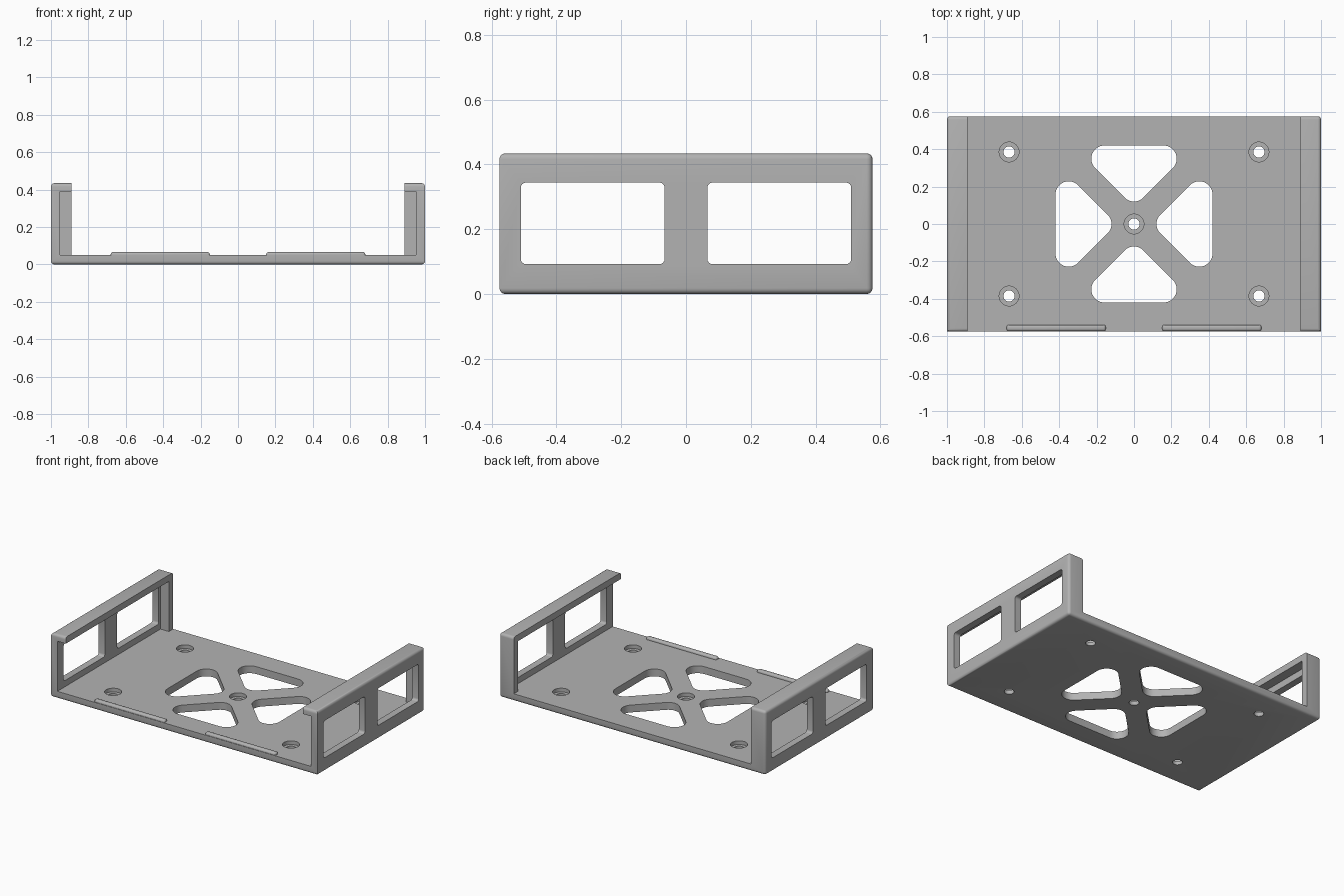
import bpy
import bmesh
from math import cos, sin, pi, sqrt
from mathutils import Matrix, Vector

if "Cube" in bpy.data.objects:
    bpy.data.objects.remove(bpy.data.objects["Cube"], do_unlink=True)

HALF_Y, HEIGHT = 0.576, 0.434
FLOOR, ROUND = 0.05, 0.018

grey = bpy.data.materials.new("light grey")
grey.use_nodes = True
grey.diffuse_color = (0.45, 0.45, 0.45, 1)
grey.node_tree.nodes["Principled BSDF"].inputs["Base Color"].default_value = grey.diffuse_color


def finish(bm, name):
    bmesh.ops.recalc_face_normals(bm, faces=bm.faces)
    mesh = bpy.data.meshes.new(name)
    bm.to_mesh(mesh)
    bm.free()
    mesh.materials.append(grey)
    obj = bpy.data.objects.new(name, mesh)
    bpy.context.collection.objects.link(obj)
    return obj


def box(name, low, high, bevel=0, keep=lambda edge: True, segments=4):
    """Box between two corners, with the chosen edges rounded."""
    low, high = Vector(low), Vector(high)
    bm = bmesh.new()
    bmesh.ops.create_cube(bm, size=1)
    for v in bm.verts:
        v.co = (low + high) / 2 + v.co * (high - low)
    if bevel:
        bmesh.ops.bevel(bm, geom=[e for e in bm.edges if keep(e)], offset=bevel,
                        segments=segments, profile=0.5, affect='EDGES')
    return finish(bm, name)


def runs_along(edge, axis):
    return abs((edge.verts[0].co - edge.verts[1].co)[axis]) > 0.001


def prism(name, outline, z0, z1):
    """Upright prism from a flat outline."""
    bm = bmesh.new()
    face = bm.faces.new([bm.verts.new((x, y, z0)) for x, y in outline])
    side = bmesh.ops.extrude_face_region(bm, geom=[face])["geom"]
    bmesh.ops.translate(bm, vec=(0, 0, z1 - z0),
                        verts=[g for g in side if isinstance(g, bmesh.types.BMVert)])
    return finish(bm, name)


def arc(cx, cy, r, start, end, steps=10):
    return [(cx + r * cos(start + (end - start) * i / steps),
             cy + r * sin(start + (end - start) * i / steps)) for i in range(steps + 1)]


def carve(target, cutter):
    bpy.context.view_layer.objects.active = target
    mod = target.modifiers.new("cut", 'BOOLEAN')
    mod.operation, mod.solver, mod.object = 'DIFFERENCE', 'EXACT', cutter
    bpy.ops.object.modifier_apply(modifier=mod.name)
    bpy.data.objects.remove(cutter, do_unlink=True)


# Tray body: rounded block whose front upright edges stay sharp
tray = box("tray", (-1, -HALF_Y, 0), (1, HALF_Y, HEIGHT), ROUND,
           lambda e: not (runs_along(e, 2) and e.verts[0].co.y < 0))

# Open channel, plus the wider pocket under the lips and ahead of the back posts
carve(tray, box("channel_cutter", (-0.89, -1, FLOOR), (0.89, 1, 1)))
carve(tray, box("pocket_cutter", (-0.953, -1, FLOOR), (0.953, 0.53, 0.39)))

# Two windows in each side wall
for side in (-1, 1):
    for middle in (-0.288, 0.288):
        carve(tray, box("window_cutter", (side - 0.08, middle - 0.222, 0.092),
                        (side + 0.08, middle + 0.222, 0.344), 0.016,
                        lambda e: runs_along(e, 0)))

# Four rounded triangular openings around the floor's cross brace
r, apex, outer = 0.071, 0.091, 0.42
corner_y = outer - r
corner_x = corner_y - apex - r * sqrt(2)
triangle = (arc(0, apex + r * sqrt(2), r, 1.25 * pi, 1.75 * pi)
            + arc(corner_x, corner_y, r, -0.25 * pi, 0.5 * pi)
            + arc(-corner_x, corner_y, r, 0.5 * pi, 1.25 * pi))
for quarter in range(4):
    cutter = prism("triangle_cutter", triangle, -0.1, 0.1)
    cutter.data.transform(Matrix.Rotation(quarter * pi / 2, 4, 'Z'))
    carve(tray, cutter)

# Counterbored screw holes
holes = [(0, 0)] + [(x, y) for x in (-0.668, 0.668) for y in (-0.385, 0.385)]
for x, y in holes:
    for radius, bottom in ((0.03, -0.1), (0.053, 0.025)):
        circle = arc(x, y, radius, 0, 2 * pi, 32)[:-1]
        carve(tray, prism("hole_cutter", circle, bottom, 0.1))

# Low retaining ridges along the front edge
ridges = [box(f"{name}_front_ridge", (x - 0.265, -0.573, 0.035), (x + 0.265, -0.539, 0.066),
              0.012, segments=3)
          for name, x in (("left", 0.416), ("right", -0.416))]

# Smooth the fillets and keep the real corners crisp
bpy.ops.object.select_all(action='DESELECT')
for obj in [tray] + ridges:
    obj.select_set(True)
bpy.context.view_layer.objects.active = tray
bpy.ops.object.shade_smooth_by_angle(angle=pi / 6)
